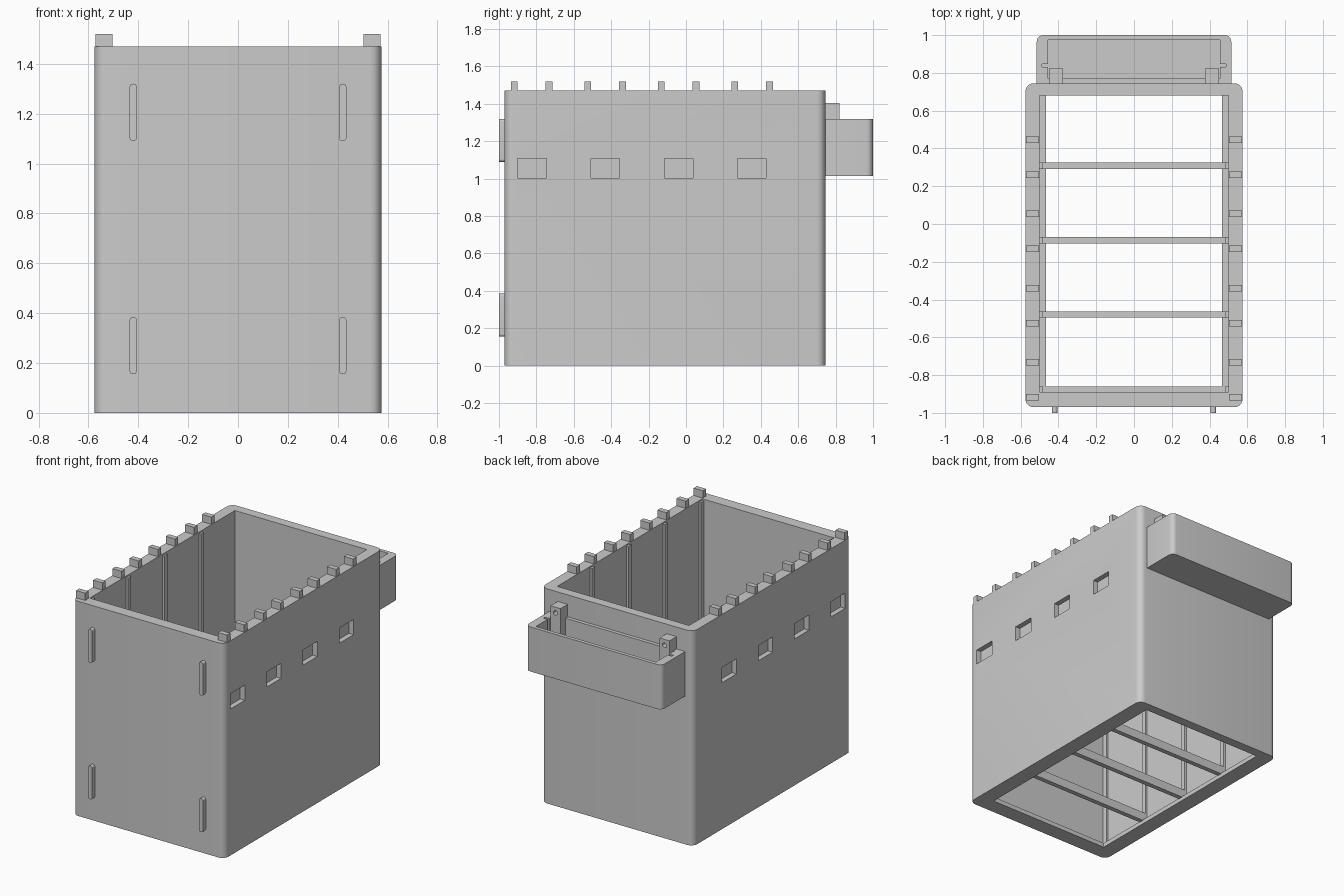
import bpy, bmesh
from math import sin, cos, pi
from mathutils import Matrix

cube = bpy.data.objects.get("Cube")
if cube:
    bpy.data.objects.remove(cube, do_unlink=True)

grey = bpy.data.materials.new("plain grey")
grey.use_nodes = True
colour = (0.6, 0.6, 0.6, 1)
grey.diffuse_color = colour
grey.node_tree.nodes["Principled BSDF"].inputs["Base Color"].default_value = colour


def outline(x0, x1, y0, y1, r, steps=6):
    """Rectangle outline with optional rounded corners."""
    if r == 0:
        return [(x0, y0), (x1, y0), (x1, y1), (x0, y1)]
    centres = [(x1 - r, y1 - r), (x0 + r, y1 - r), (x0 + r, y0 + r), (x1 - r, y0 + r)]
    return [(cx + r * cos((q + i / steps) * pi / 2), cy + r * sin((q + i / steps) * pi / 2))
            for q, (cx, cy) in enumerate(centres) for i in range(steps + 1)]


def block(name, x, y, z, r=0, facing_front=False):
    """Extruded rounded rectangle; facing_front turns the extrusion to -y."""
    bm = bmesh.new()
    face = bm.faces.new([bm.verts.new((px, py, z[0])) for px, py in outline(*x, *y, r)])
    side = bmesh.ops.extrude_face_region(bm, geom=[face])
    top = [v for v in side["geom"] if isinstance(v, bmesh.types.BMVert)]
    bmesh.ops.translate(bm, verts=top, vec=(0, 0, z[1] - z[0]))
    bmesh.ops.remove_doubles(bm, verts=bm.verts, dist=0.0001)
    if facing_front:
        bm.transform(Matrix.Rotation(pi / 2, 4, "X"))
    bmesh.ops.recalc_face_normals(bm, faces=bm.faces)
    mesh = bpy.data.meshes.new(name)
    bm.to_mesh(mesh)
    bm.free()
    mesh.materials.append(grey)
    obj = bpy.data.objects.new(name, mesh)
    bpy.context.collection.objects.link(obj)
    return obj


def activate(obj):
    bpy.ops.object.select_all(action="DESELECT")
    obj.select_set(True)
    bpy.context.view_layer.objects.active = obj


def cut(obj, x, y, z, r=0, facing_front=False):
    cutter = block("cutter", x, y, z, r, facing_front)
    cutter.hide_render = True
    mod = obj.modifiers.new("cut", "BOOLEAN")
    mod.operation, mod.solver, mod.object = "DIFFERENCE", "EXACT", cutter
    activate(obj)
    bpy.ops.object.modifier_apply(modifier=mod.name)
    bpy.data.objects.remove(cutter, do_unlink=True)


def smooth(obj):
    activate(obj)
    bpy.ops.object.shade_smooth_by_angle(angle=pi / 6)


def mirrored(s, a, b):
    return tuple(sorted((s * a, s * b)))


# Open case with a narrow lip around the bottom opening
case = block("case", (-0.575, 0.575), (-0.97, 0.745), (0, 1.47), 0.045)
cut(case, (-0.5, 0.5), (-0.89, 0.68), (0.03, 1.6))
cut(case, (-0.465, 0.465), (-0.86, 0.68), (-0.1, 0.1))

# Shallow pockets in both long sides
for s in (-1, 1):
    for i in range(4):
        y = -0.9 + 0.392 * i
        cut(case, mirrored(s, 0.54, 0.7), (y, y + 0.153), (1.003, 1.107))
smooth(case)

# Dividers: bottom crossbars with upright ribs on the inner walls
for i in range(4):
    y = (-0.89 + 0.394 * i, -0.857 + 0.394 * i)
    if i:
        block("crossbar", (-0.51, 0.51), y, (0.025, 0.085))
    for s in (-1, 1):
        block("wall_rib", mirrored(s, 0.485, 0.52), y, (0.02, 1.46))

# Teeth along the top edges
for s in (-1, 1):
    for i in range(4):
        for y in (-0.935 + 0.393 * i, -0.75 + 0.393 * i):
            block("top_tooth", mirrored(s, 0.503, 0.572), (y, y + 0.035), (1.45, 1.52))

# Slim rounded pegs on the front
for s in (-1, 1):
    for z in (0.155, 1.09):
        peg = block("front_peg", mirrored(s, 0.405, 0.435), (z, z + 0.23),
                    (0.95, 1.0), 0.0149, True)
        smooth(peg)

# Rear tray with panel grooves in its end walls
tray = block("rear_tray", (-0.515, 0.515), (0.69, 1.0), (1.015, 1.32), 0.035)
cut(tray, (-0.455, 0.455), (0.77, 0.975), (1.05, 1.5))
cut(tray, (-0.487, 0.487), (0.83, 0.847), (1.05, 1.5))
smooth(tray)

# Drilled posts standing in the tray
for s in (-1, 1):
    post = block("tray_post", mirrored(s, 0.375, 0.45), (0.735, 0.822), (1.04, 1.405))
    cut(post, mirrored(s, 0.397, 0.428), (1.35, 1.381), (-0.9, -0.765), 0.0154, True)
    smooth(post)
